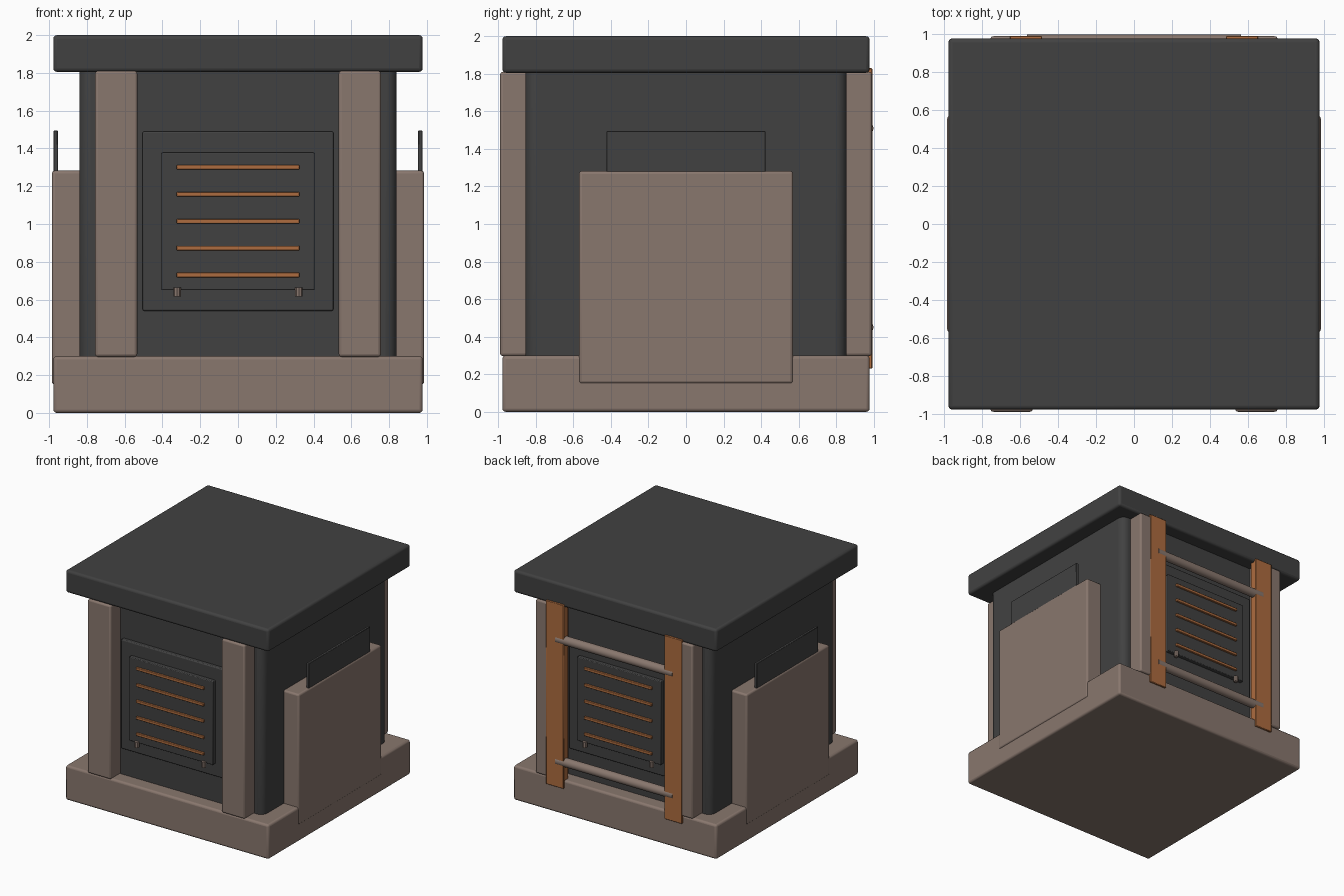
import bpy
from math import radians

cube = bpy.data.objects.get("Cube")
if cube:
    bpy.data.objects.remove(cube, do_unlink=True)


def material(name, rgb):
    m = bpy.data.materials.new(name)
    m.use_nodes = True
    m.diffuse_color = (*rgb, 1)
    for n in m.node_tree.nodes:
        if n.type == 'BSDF_PRINCIPLED':
            n.inputs["Base Color"].default_value = (*rgb, 1)
            n.inputs["Roughness"].default_value = 0.7
    return m


DARK = material("charcoal", (0.053, 0.053, 0.053))
STONE = material("warm taupe", (0.25, 0.185, 0.155))
COPPER = material("copper orange", (0.42, 0.15, 0.05))


def finish(ob, name, mat, bevel=0, segments=3):
    ob.name = name
    ob.data.materials.append(mat)
    if bevel:
        mod = ob.modifiers.new("rounded edges", 'BEVEL')
        mod.width = bevel
        mod.segments = segments
        mod.limit_method = 'ANGLE'
    bpy.ops.object.shade_smooth_by_angle(angle=radians(35))
    return ob


def box(name, x, y, z, mat, bevel=0, segments=3):
    """Box from (min, max) pairs on each axis."""
    spans = [sorted(p) for p in (x, y, z)]
    bpy.ops.mesh.primitive_cube_add(size=1, location=[(a + b) / 2 for a, b in spans])
    ob = bpy.context.object
    ob.scale = [b - a for a, b in spans]
    bpy.ops.object.transform_apply(location=False, rotation=False, scale=True)
    return finish(ob, name, mat, bevel, segments)


def rod(name, loc, radius, length, mat, along_x=False, sides=24):
    bpy.ops.mesh.primitive_cylinder_add(
        vertices=sides, radius=radius, depth=length, location=loc,
        rotation=(0, radians(90) if along_x else 0, 0))
    return finish(bpy.context.object, name, mat)


# Main body: base, core and roof slab
W = 0.978
box("base", (-W, W), (-W, W), (0, 0.3), STONE, 0.018)
box("core", (-0.84, 0.84), (-0.856, 0.856), (0.2, 1.9), DARK, 0.06, 5)
box("roof", (-W, W), (-W, W), (1.805, 2), DARK, 0.02)

# Side slabs with a thin upright plate
for s, side in ((1, "left"), (-1, "right")):
    box(side + "_slab", (s * 0.8, s * 0.985), (-0.57, 0.57), (0.15, 1.282), STONE, 0.015)
    box(side + "_plate", (s * 0.954, s * 0.977), (-0.423, 0.423), (1.2, 1.495), DARK, 0.003, 1)

# Front and back: pillars, vent panels, louvre bars and pegs
for f, face in ((-1, "front"), (1, "back")):
    for s, side in ((1, "left"), (-1, "right")):
        box(f"{face}_{side}_pillar", (s * 0.533, s * 0.757), (f * 0.8, f * 0.99),
            (0.297, 1.81), STONE, 0.015)
        rod(f"{face}_{side}_peg", (s * 0.322, f * 0.93, 0.64), 0.019, 0.05, STONE, sides=8)
    box(face + "_vent_frame", (-0.505, 0.505), (f * 0.8, f * 0.89), (0.54, 1.49), DARK, 0.008, 2)
    box(face + "_vent_panel", (-0.405, 0.405), (f * 0.86, f * 0.925), (0.65, 1.378), DARK, 0.006, 2)
    for i in range(5):
        z = 1.3 - i * 0.1425
        box(f"{face}_vent_bar_{i + 1}", (-0.325, 0.325), (f * 0.9, f * 0.942),
            (z - 0.012, z + 0.012), COPPER, 0.004, 2)

# Ladder on the back: two uprights and two rungs
for s, side in ((1, "left"), (-1, "right")):
    box(f"ladder_{side}_upright", (s * 0.485, s * 0.655), (0.925, 0.992), (0.23, 1.83), COPPER, 0.004, 1)
for z, level in ((0.45, "lower"), (1.51, "upper")):
    rod(f"ladder_{level}_rung", (0, 0.96, z), 0.038, 1.13, STONE, along_x=True)
